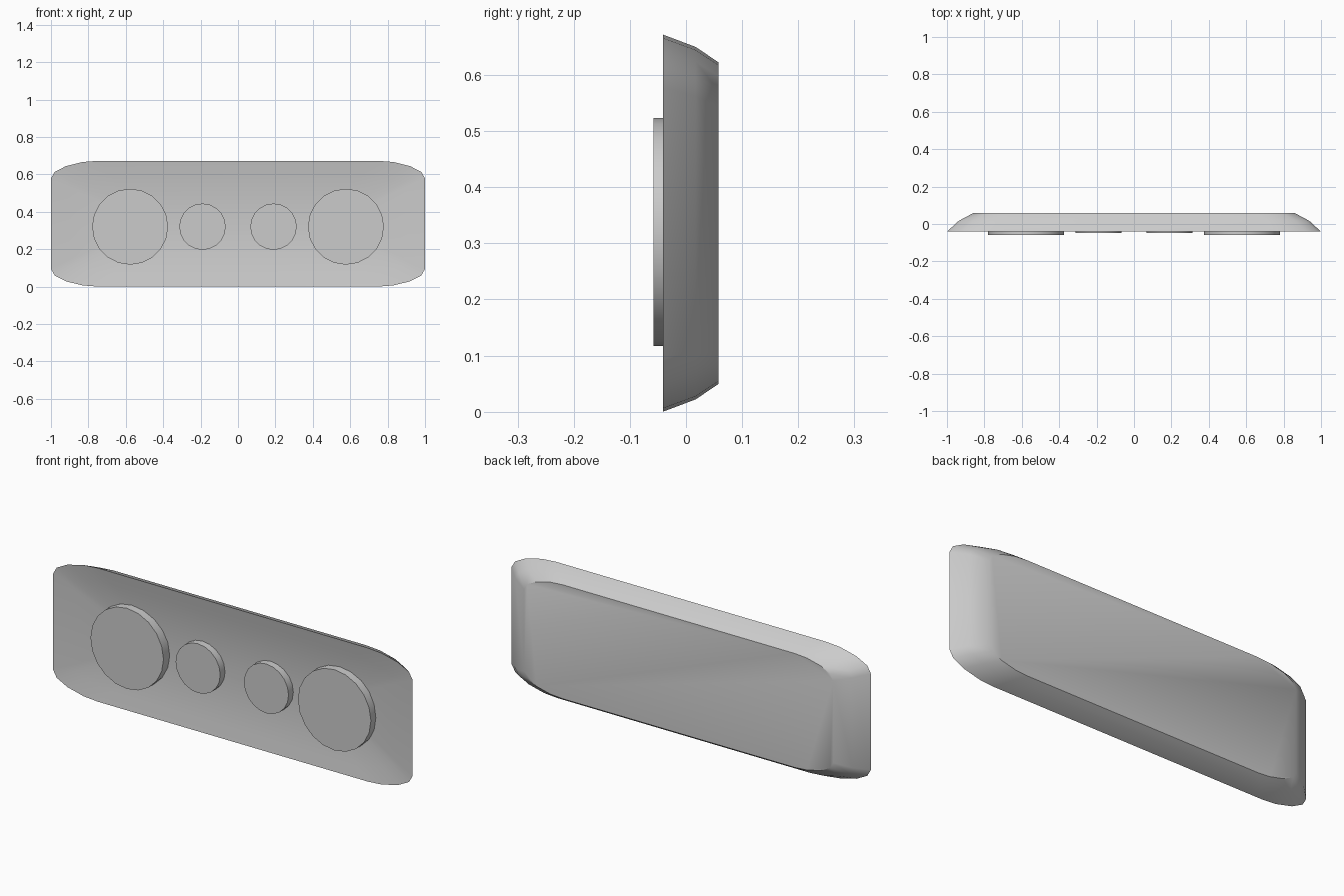
import bpy, bmesh, math
from mathutils import Matrix

if "Cube" in bpy.data.objects:
    bpy.data.objects.remove(bpy.data.objects["Cube"])

ZC = 0.336


def finish(bm, name):
    bmesh.ops.recalc_face_normals(bm, faces=bm.faces)
    mesh = bpy.data.meshes.new(name)
    bm.to_mesh(mesh)
    bm.free()
    obj = bpy.data.objects.new(name, mesh)
    bpy.context.collection.objects.link(obj)
    bpy.ops.object.select_all(action='DESELECT')
    obj.select_set(True)
    bpy.context.view_layer.objects.active = obj
    bpy.ops.object.shade_smooth_by_angle(angle=math.radians(30))
    return obj


# Housing: rounded outline lofted from the dished front to the flat back
quarter = [(0.75, 0.336), (0.83, 0.330), (0.92, 0.308), (0.98, 0.277), (1.0, 0.242)]
right = quarter + [(x, -z) for x, z in reversed(quarter)]
outline = right + [(-x, -z) for x, z in right]

# Each ring: x scale, z scale, y
rings = []
for t in (0.15, 0.4, 0.6, 0.8):
    rings.append((0.5 + 0.5 * t, t, -0.041 + 0.033 * (1 - t * t)))
rings += [(1.0, 1.0, -0.041), (0.937, 0.935, 0.017), (0.86, 0.853, 0.058)]

bm = bmesh.new()
loops = [[bm.verts.new((x * sx, y, ZC + z * sz)) for x, z in outline]
         for sx, sz, y in rings]
n = len(outline)
for a, b in zip(loops, loops[1:]):
    for i in range(n):
        j = (i + 1) % n
        bm.faces.new((a[i], a[j], b[j], b[i]))
bm.faces.new(loops[0])
bm.faces.new(loops[-1])
finish(bm, "housing")


# Lamp discs seated in the dish, mirrored left and right
def disc(name, x, radius, front):
    back = 0.01
    bm = bmesh.new()
    place = (Matrix.Translation((x, (front + back) / 2, 0.32))
             @ Matrix.Rotation(math.pi / 2, 4, 'X'))
    bmesh.ops.create_cone(bm, cap_ends=True, segments=20, radius1=radius,
                          radius2=radius, depth=back - front, matrix=place)
    finish(bm, name)


for side, s in (("left", -1), ("right", 1)):
    disc("large_lamp_" + side, s * 0.577, 0.203, -0.058)
    disc("small_lamp_" + side, s * 0.19, 0.124, -0.047)
